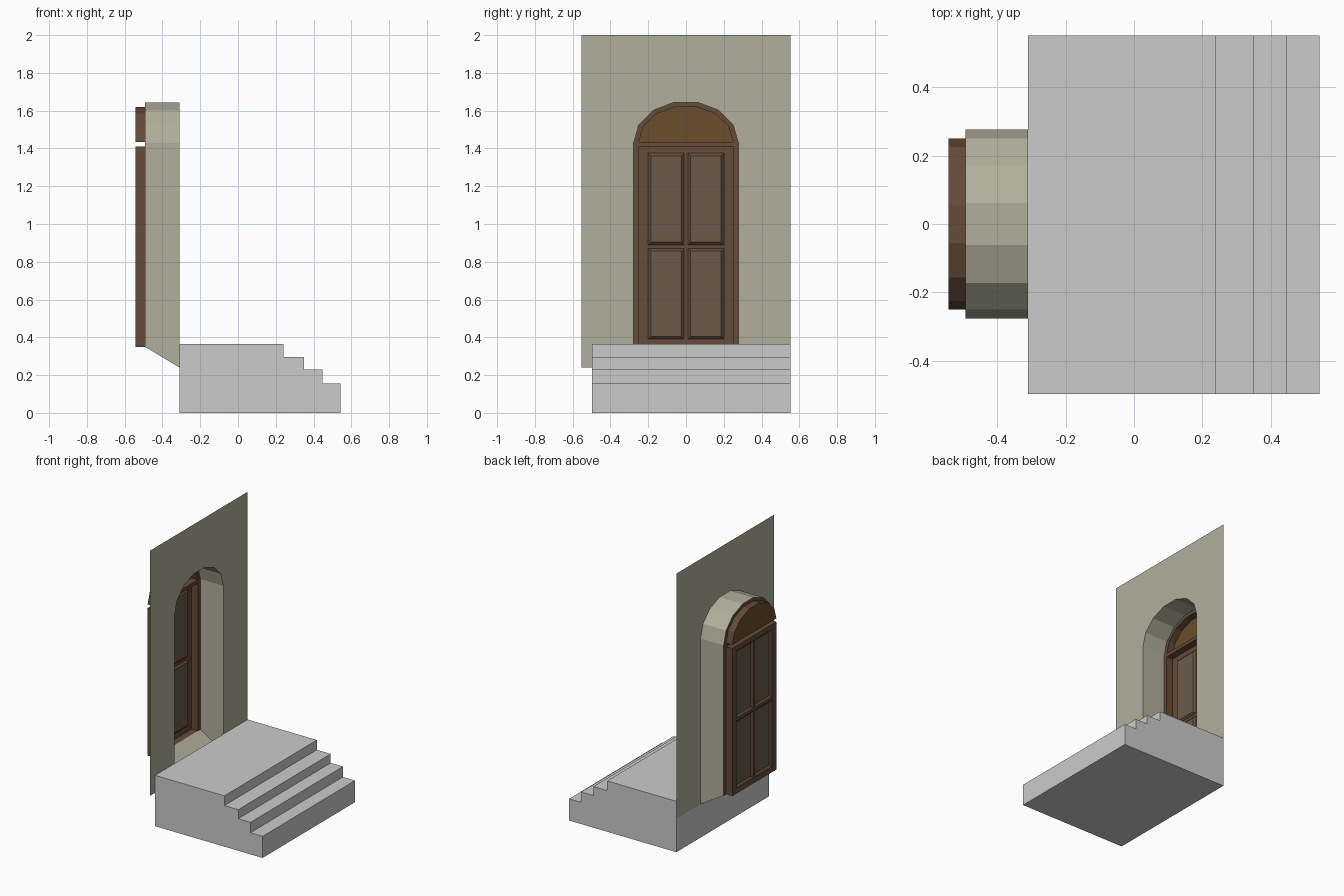
import bpy, bmesh, math

if "Cube" in bpy.data.objects:
    bpy.data.objects.remove(bpy.data.objects["Cube"])

XW, XF, XD = -0.31, -0.493, -0.543   # wall, frame and door planes


def material(name, rgb):
    m = bpy.data.materials.new(name)
    m.diffuse_color = (*rgb, 1)
    m.use_nodes = True
    m.node_tree.nodes["Principled BSDF"].inputs["Base Color"].default_value = m.diffuse_color
    return m


plaster = material("plaster", (0.44, 0.43, 0.33))
wood = material("wood", (0.13, 0.07, 0.04))
fan_wood = material("fan_wood", (0.145, 0.075, 0.025))
glass = material("glass", (0.145, 0.105, 0.07))


def finish(name, bm, *mats):
    me = bpy.data.meshes.new(name)
    bm.to_mesh(me)
    bm.free()
    for m in mats:
        me.materials.append(m)
    ob = bpy.data.objects.new(name, me)
    bpy.context.collection.objects.link(ob)
    return ob


def arch(a, b, z0, n=7):
    """Half ellipse in (y, z), from +y to -y."""
    return [(a * math.cos(math.pi * i / n), z0 + b * math.sin(math.pi * i / n))
            for i in range(n + 1)]


def loop(bm, x, pts):
    return [bm.verts.new((x, y, z)) for y, z in pts]


def bridge(bm, a, b, closed=True):
    n = len(a)
    for i in range(n if closed else n - 1):
        j = (i + 1) % n
        bm.faces.new((a[i], a[j], b[j], b[i]))


def outline(a, b, z0, bottom):
    return [(a, bottom)] + arch(a, b, z0) + [(-a, bottom)]


# Steps: stepped side profile extruded along y
profile = [(XW, 0), (0.543, 0), (0.543, 0.155), (0.447, 0.155), (0.447, 0.23),
           (0.35, 0.23), (0.35, 0.295), (0.24, 0.295), (0.24, 0.365), (XW, 0.365)]
bm = bmesh.new()
ends = [[bm.verts.new((x, y, z)) for x, z in profile] for y in (-0.497, 0.552)]
bridge(bm, *ends)
for e in ends:
    bm.faces.new(e)
bmesh.ops.recalc_face_normals(bm, faces=bm.faces)
finish("steps", bm)

# Wall sheet with arched opening, plus the reveal and sloping sill
bm = bmesh.new()
front = loop(bm, XW, outline(0.277, 0.22, 1.43, 0.24))
back = loop(bm, XF, outline(0.277, 0.22, 1.43, 0.35))
bridge(bm, front, back)
corners = loop(bm, XW, [(-0.554, 0.24), (-0.554, 2), (0.552, 2), (0.552, 0.24)])
f = bm.faces.new(front + corners)
bm.normal_update()
if f.normal.x < 0:
    f.normal_flip()
finish("wall", bm, plaster)

# Flat door frame with transom bar
bm = bmesh.new()
bridge(bm, loop(bm, XF, outline(0.277, 0.22, 1.43, 0.35)),
       loop(bm, XF, outline(0.25, 0.19, 1.435, 0.35)), closed=False)
bm.faces.new(loop(bm, XF, [(-0.25, 1.41), (0.25, 1.41), (0.25, 1.435), (-0.25, 1.435)]))
finish("door_frame", bm, wood)

# Arched fanlight: rim going back to a filled panel
bm = bmesh.new()
pts = arch(0.25, 0.19, 1.435)
rear = loop(bm, XD, pts)
bridge(bm, loop(bm, XF, pts), rear)
bm.faces.new(rear).material_index = 1
finish("fanlight", bm, wood, fan_wood)

# Door: rim going back to a grid face with four bevelled panes
bm = bmesh.new()
ys = [-0.25, -0.2, -0.01, 0.01, 0.2, 0.25]
zs = [0.35, 0.39, 0.87, 0.89, 1.375, 1.41]
grid = [[bm.verts.new((XD, y, z)) for y in ys] for z in zs]
panes = []
for r in range(5):
    for c in range(5):
        q = bm.faces.new((grid[r][c], grid[r][c + 1], grid[r + 1][c + 1], grid[r + 1][c]))
        if r in (1, 3) and c in (1, 3):
            panes.append(q)
bm.normal_update()
bmesh.ops.inset_individual(bm, faces=panes, thickness=0.02, depth=0.012)
for q in panes:
    q.material_index = 1
rect = [(-0.25, 0.35), (0.25, 0.35), (0.25, 1.41), (-0.25, 1.41)]
bridge(bm, loop(bm, XD, rect), loop(bm, XF, rect))
finish("door", bm, wood, glass)
